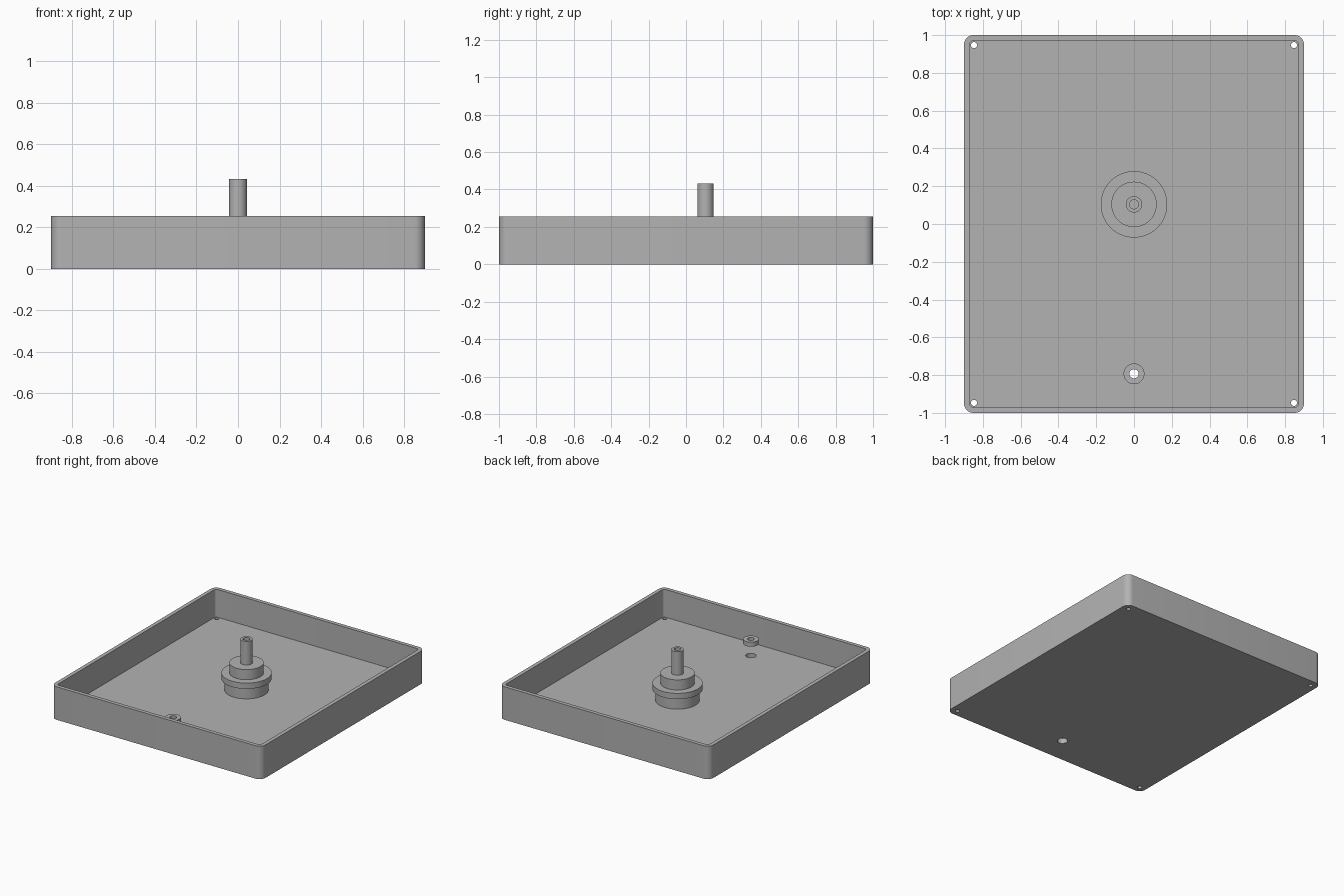
import bpy, bmesh, math

if "Cube" in bpy.data.objects:
    bpy.data.objects.remove(bpy.data.objects["Cube"], do_unlink=True)

GREY = (0.45, 0.45, 0.45, 1)
grey = bpy.data.materials.new("mid_grey")
grey.use_nodes = True
grey.diffuse_color = GREY
grey.node_tree.nodes["Principled BSDF"].inputs["Base Color"].default_value = GREY

HX, HY, HEIGHT = 0.9, 1.0, 0.255
WALL, FLOOR, CORNER = 0.03, 0.04, 0.05


def finish(bm, name):
    bmesh.ops.recalc_face_normals(bm, faces=bm.faces[:])
    mesh = bpy.data.meshes.new(name)
    bm.to_mesh(mesh)
    bm.free()
    mesh.materials.append(grey)
    obj = bpy.data.objects.new(name, mesh)
    bpy.context.collection.objects.link(obj)
    return obj


def smooth(obj):
    bpy.ops.object.select_all(action="DESELECT")
    obj.select_set(True)
    bpy.context.view_layer.objects.active = obj
    bpy.ops.object.shade_smooth_by_angle(angle=math.radians(30))


def bridge(bm, a, b):
    for i in range(len(a)):
        j = (i + 1) % len(a)
        bm.faces.new((a[i], a[j], b[j], b[i]))


def rounded_ring(bm, inset, z, steps=8):
    """Rounded rectangle of vertices, inset from the outer outline."""
    r = CORNER - inset
    ring = []
    for quarter, (sx, sy) in enumerate([(1, 1), (-1, 1), (-1, -1), (1, -1)]):
        for i in range(steps + 1):
            a = (quarter + i / steps) * math.pi / 2
            ring.append(bm.verts.new((sx * (HX - CORNER) + r * math.cos(a),
                                      sy * (HY - CORNER) + r * math.sin(a), z)))
    return ring


def lathe(name, profile, x, y, closed=False, sides=64):
    """Turn (radius, z) points about a vertical axis; open ends are capped."""
    bm = bmesh.new()
    rings = [[bm.verts.new((x + r * math.cos(i * math.tau / sides),
                            y + r * math.sin(i * math.tau / sides), z))
              for i in range(sides)] for r, z in profile]
    for a, b in zip(rings, rings[1:]):
        bridge(bm, a, b)
    if closed:
        bridge(bm, rings[-1], rings[0])
    else:
        bm.faces.new(rings[0])
        bm.faces.new(rings[-1])
    return finish(bm, name)


# Open tray with rounded corners
bm = bmesh.new()
rings = [rounded_ring(bm, inset, z) for inset, z in
         [(0, 0), (0, HEIGHT), (WALL, HEIGHT), (WALL, FLOOR)]]
for a, b in zip(rings, rings[1:]):
    bridge(bm, a, b)
bm.faces.new(rings[0])
bm.faces.new(rings[-1])
tray = finish(bm, "tray")

# Screw holes in the corners and one larger hole under the washer
OUTLET_Y = -0.793
holes = [(sx * 0.847, sy * 0.947, 0.016) for sx in (-1, 1) for sy in (-1, 1)]
holes.append((0, OUTLET_Y, 0.037))
for x, y, r in holes:
    cutter = lathe("hole_cutter", [(r, -0.05), (r, FLOOR + 0.03)], x, y, sides=32)
    cutter.hide_render = True
    mod = tray.modifiers.new("hole", "BOOLEAN")
    mod.operation, mod.solver, mod.object = "DIFFERENCE", "EXACT", cutter
    bpy.context.view_layer.objects.active = tray
    bpy.ops.object.modifier_apply(modifier=mod.name)
    bpy.data.objects.remove(cutter, do_unlink=True)
smooth(tray)

# Stepped hub with flange and hollow shaft
smooth(lathe("hub", [(0.155, FLOOR), (0.155, 0.127), (0.176, 0.127), (0.176, 0.172),
                     (0.12, 0.172), (0.12, 0.25), (0.043, 0.25), (0.043, 0.432),
                     (0.024, 0.432), (0.024, 0.25)], 0, 0.104))

# Loose washer held above the floor hole
smooth(lathe("washer", [(0.055, 0.134), (0.055, 0.169), (0.024, 0.169), (0.024, 0.134)],
             0, OUTLET_Y, closed=True))
